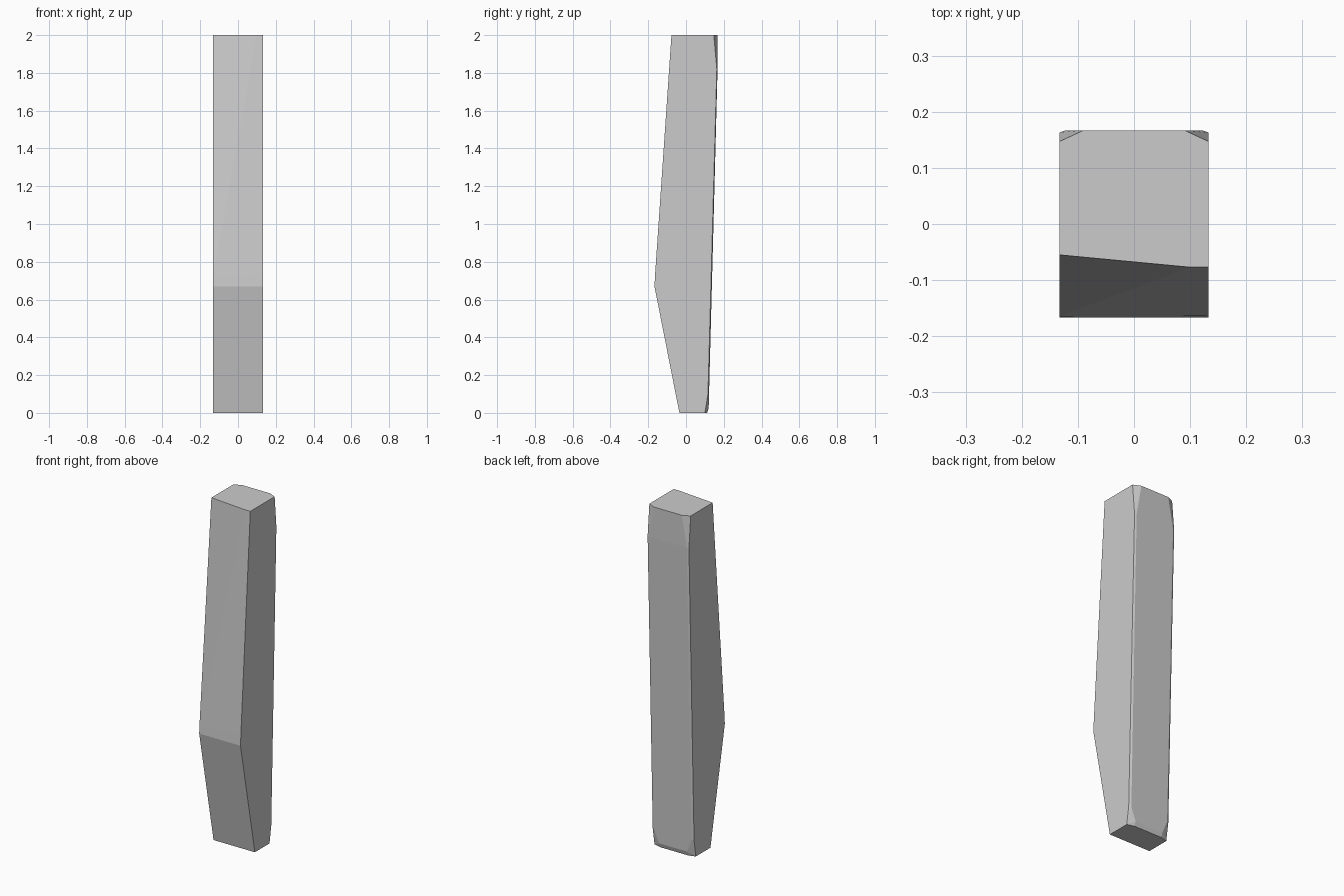
import bpy, bmesh

if "Cube" in bpy.data.objects:
    bpy.data.objects.remove(bpy.data.objects["Cube"])

W = 0.133  # half width
points = []

# front belly and bottom front edge, straight across
for s in (-1, 1):
    points += [(s * W, -0.167, 0.67), (s * W, -0.035, 0)]

# slightly twisted upper front face
points += [(-W, -0.1645, 0.715), (W, -0.1635, 0.735),
           (-W, -0.055, 2), (0.1, -0.077, 2), (W, -0.077, 2)]

# back face with clipped corners, mirrored left and right
for s in (-1, 1):
    points += [(s * W, 0.147, 2), (s * 0.09, 0.167, 2),
               (s * W, 0.163, 1.82), (s * 0.122, 0.167, 1.82),
               (s * W, 0.116, 0.1), (s * 0.12, 0.122, 0.1),
               (s * 0.09, 0.12, 0.025), (s * 0.09, 0.112, 0),
               (s * W, 0.10, 0)]

# wrap the corner points into one faceted solid
bm = bmesh.new()
for p in points:
    bm.verts.new(p)
hull = bmesh.ops.convex_hull(bm, input=bm.verts[:])
loose = [v for v in bm.verts if not v.link_faces]
bmesh.ops.delete(bm, geom=loose, context='VERTS')
bmesh.ops.recalc_face_normals(bm, faces=bm.faces[:])
bmesh.ops.dissolve_limit(bm, angle_limit=0.002, verts=bm.verts[:], edges=bm.edges[:])

mesh = bpy.data.meshes.new("stone_pillar")
bm.to_mesh(mesh)
bm.free()
bpy.context.collection.objects.link(bpy.data.objects.new("stone_pillar", mesh))
